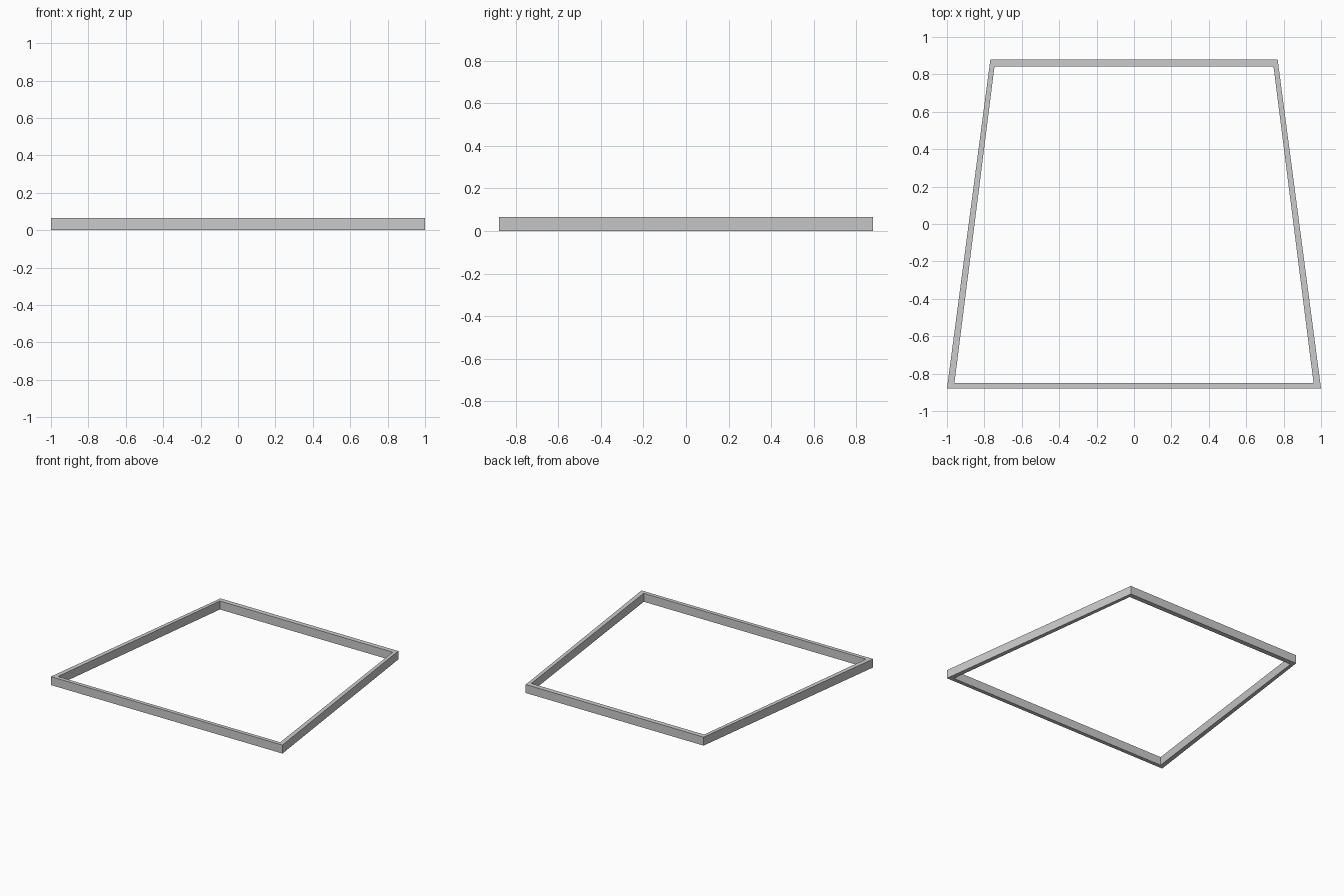
import bpy
import bmesh

cube = bpy.data.objects.get("Cube")
if cube:
    bpy.data.objects.remove(cube, do_unlink=True)

HEIGHT = 0.066

grey = bpy.data.materials.new("light_grey")
grey.use_nodes = True
colour = (0.6, 0.6, 0.6, 1)
grey.diffuse_color = colour
grey.node_tree.nodes["Principled BSDF"].inputs["Base Color"].default_value = colour


def trapezoid(bm, front_x, front_y, back_x, back_y, z):
    """Ring of four corners, counter-clockwise from above."""
    corners = ((-front_x, front_y), (front_x, front_y),
               (back_x, back_y), (-back_x, back_y))
    return [bm.verts.new((x, y, z)) for x, y in corners]


# Tapered frame: four rings form its rectangular section
bm = bmesh.new()
outer = (1.0, -0.88, 0.768, 0.88)
inner = (0.96, -0.85, 0.746, 0.842)
rings = [trapezoid(bm, *outer, 0), trapezoid(bm, *outer, HEIGHT),
         trapezoid(bm, *inner, HEIGHT), trapezoid(bm, *inner, 0)]
for r in range(4):
    a, b = rings[r], rings[(r + 1) % 4]
    for i in range(4):
        j = (i + 1) % 4
        bm.faces.new((a[i], a[j], b[j], b[i]))
bmesh.ops.recalc_face_normals(bm, faces=bm.faces)

mesh = bpy.data.meshes.new("tapered_frame")
bm.to_mesh(mesh)
bm.free()
mesh.materials.append(grey)
frame = bpy.data.objects.new("tapered_frame", mesh)
bpy.context.collection.objects.link(frame)
